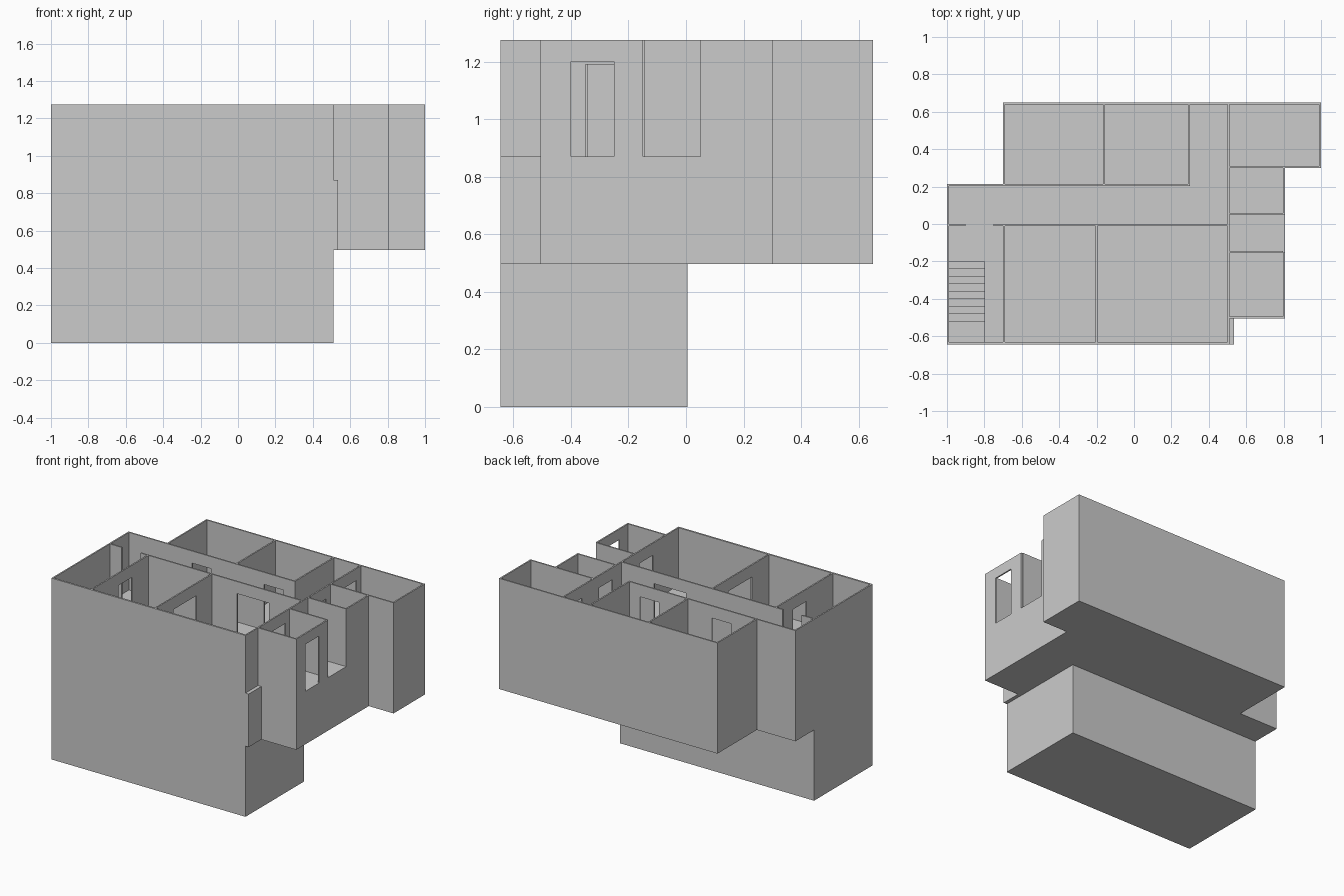
import bpy, bmesh
from mathutils import Matrix

if "Cube" in bpy.data.objects:
    bpy.data.objects.remove(bpy.data.objects["Cube"])

FLOOR, TOP, HEAD = 0.87, 1.275, 1.19   # floor level, wall top, door head


def finish(name, bm):
    bmesh.ops.recalc_face_normals(bm, faces=bm.faces)
    me = bpy.data.meshes.new(name)
    bm.to_mesh(me)
    bm.free()
    ob = bpy.data.objects.new(name, me)
    bpy.context.collection.objects.link(ob)
    return ob


def add_box(bm, x0, x1, y0, y1, z0, z1):
    m = (Matrix.Translation(((x0 + x1) / 2, (y0 + y1) / 2, (z0 + z1) / 2))
         @ Matrix.Diagonal((x1 - x0, y1 - y0, z1 - z0, 1)))
    bmesh.ops.create_cube(bm, size=1, matrix=m)


def box(name, *dims):
    bm = bmesh.new()
    add_box(bm, *dims)
    return finish(name, bm)


def wall(name, axis, c0, c1, a, b, openings=()):
    """Straight wall along axis from a to b, c0..c1 thick; openings are (start, end, head)."""
    bm = bmesh.new()

    def part(s, e, z0, z1):
        if e - s > 1e-4 and z1 - z0 > 1e-4:
            dims = (s, e, c0, c1) if axis == 'x' else (c0, c1, s, e)
            add_box(bm, *dims, z0, z1)
    pos = a
    for s, e, head in openings:
        part(pos, s, FLOOR, TOP)
        part(s, e, head, TOP)
        pos = e
    part(pos, b, FLOOR, TOP)
    return finish(name, bm)


# lower storey block
box("lower_storey", -1, 0.51, -0.645, 0.005, 0, 0.5)

# upper floor base, extruded from its plan outline
outline = [(-1, -0.645), (0.535, -0.645), (0.535, -0.505), (0.807, -0.505), (0.807, 0.3),
           (1, 0.3), (1, 0.65), (-0.7, 0.65), (-0.7, 0.213), (-1, 0.213)]
bm = bmesh.new()
face = bm.faces.new([bm.verts.new((x, y, 0.497)) for x, y in outline])
ext = bmesh.ops.extrude_face_region(bm, geom=[face])
bmesh.ops.translate(bm, vec=(0, 0, FLOOR - 0.497),
                    verts=[v for v in ext["geom"] if isinstance(v, bmesh.types.BMVert)])
base = finish("upper_floor_base", bm)

# stairwell cut into the base
cutter = box("stairwell_cutter", -0.99, -0.8, -0.632, -0.2, 0.505, 1)
cutter.hide_render = True
mod = base.modifiers.new("stairwell", 'BOOLEAN')
mod.object, mod.operation, mod.solver = cutter, 'DIFFERENCE', 'EXACT'
bpy.context.view_layer.objects.active = base
bpy.ops.object.modifier_apply(modifier=mod.name)
bpy.data.objects.remove(cutter)

# stairs descending towards the front
bm = bmesh.new()
for i in range(8):
    y = -0.2 - 0.04 * i
    add_box(bm, -0.99, -0.8, y - 0.04, y, 0.505, FLOOR - 0.0406 * (i + 1))
finish("stairs", bm)

# outer walls
wall("front_wall", 'x', -0.645, -0.632, -1, 0.51)
wall("left_wall", 'y', -1, -0.99, -0.632, 0.213)
wall("back_wall", 'x', 0.64, 0.65, -0.7, 1)
wall("stair_hall_back_wall", 'x', 0.203, 0.213, -0.99, -0.7)
wall("back_room_left_wall", 'y', -0.7, -0.69, 0.203, 0.64)
wall("back_right_room_side_wall", 'y', 0.99, 1, 0.3, 0.64)
wall("back_right_room_front_wall", 'x', 0.3, 0.31, 0.51, 0.99)
wall("right_wall", 'y', 0.797, 0.807, -0.505, 0.3,
     [(-0.4, -0.25, 1.2), (-0.15, 0.05, TOP)])
wall("right_front_wall", 'x', -0.505, -0.495, 0.51, 0.797)

# inner walls with door openings
wall("spine_wall", 'y', 0.5, 0.51, -0.632, 0.64,
     [(-0.35, -0.2, HEAD), (0.1, 0.25, HEAD), (0.44, 0.59, HEAD)])
wall("corridor_front_wall", 'x', -0.01, 0, -0.7, 0.5, [(0, 0.25, HEAD)])
wall("stair_hall_divider", 'x', -0.01, 0, -0.99, -0.7, [(-0.9, -0.75, TOP)])
wall("corridor_back_wall", 'x', 0.203, 0.213, -0.69, 0.3,
     [(-0.5, -0.35, HEAD), (0.06, 0.21, HEAD)])
wall("stair_room_wall", 'y', -0.7, -0.69, -0.632, -0.01, [(-0.34, -0.19, HEAD)])
wall("front_rooms_divider", 'y', -0.205, -0.195, -0.632, -0.01, [(-0.44, -0.18, HEAD)])
wall("back_rooms_divider", 'y', -0.165, -0.155, 0.213, 0.64)
wall("back_room_right_wall", 'y', 0.29, 0.3, 0.213, 0.64)
for label, y in (("front", -0.155), ("back", 0.05)):
    wall("balcony_" + label + "_wall", 'x', y, y + 0.01, 0.51, 0.797)
